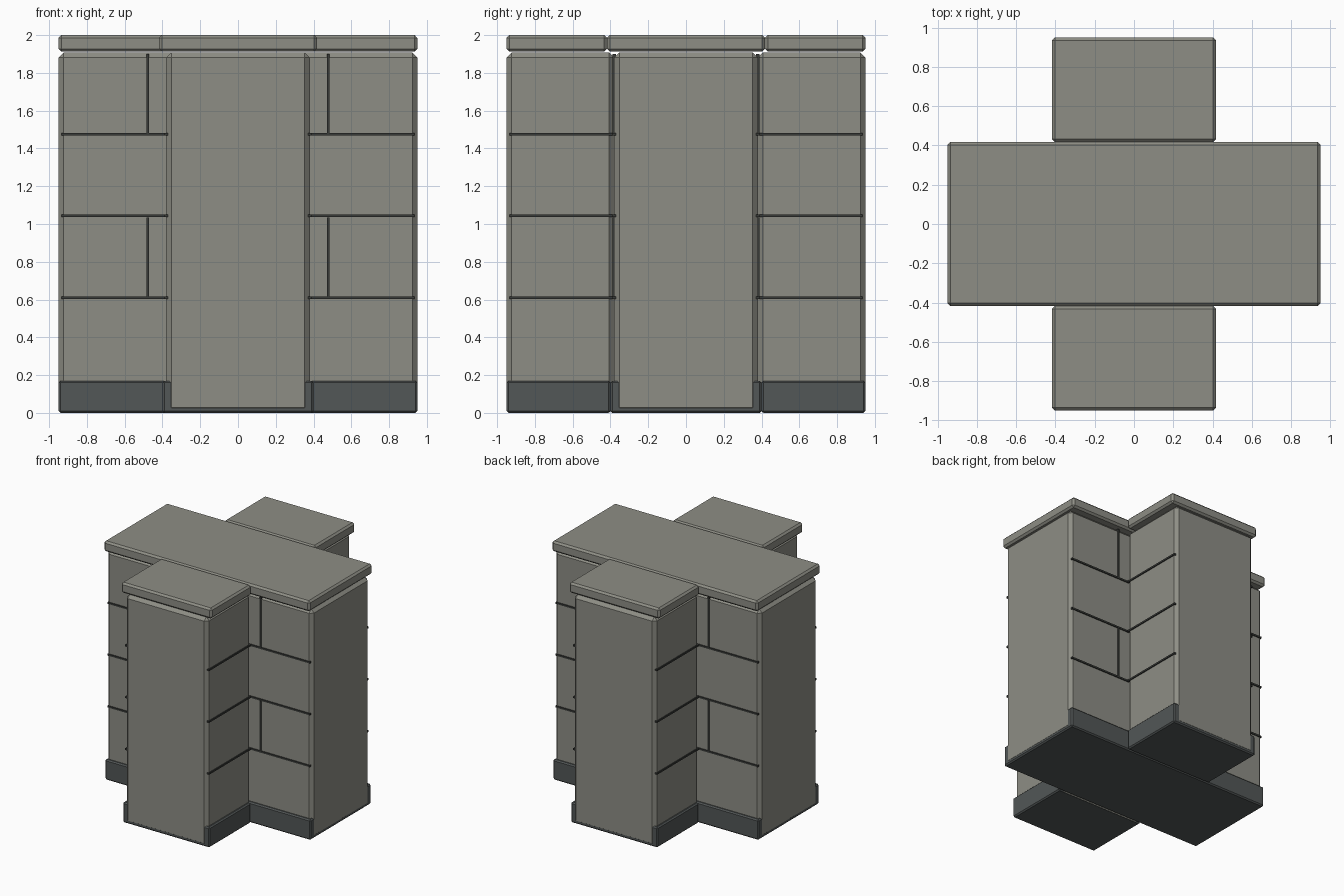
import bpy

if "Cube" in bpy.data.objects:
    bpy.data.objects.remove(bpy.data.objects["Cube"])


def material(name, rgb):
    m = bpy.data.materials.new(name)
    m.diffuse_color = (*rgb, 1)
    m.use_nodes = True
    m.node_tree.nodes["Principled BSDF"].inputs["Base Color"].default_value = m.diffuse_color
    return m


STONE = material("stone", (0.27, 0.27, 0.235))
BASE = material("dark_stone", (0.085, 0.095, 0.095))
JOINT = material("joint", (0.04, 0.043, 0.04))


def box(name, x, y, z, mat, bevel=0.0):
    """Axis-aligned chamfered box from (min, max) ranges."""
    bpy.ops.mesh.primitive_cube_add(size=1, location=[sum(r) / 2 for r in (x, y, z)])
    o = bpy.context.object
    o.name = name
    o.scale = [r[1] - r[0] for r in (x, y, z)]
    bpy.ops.object.transform_apply(location=False, rotation=False, scale=True)
    o.data.materials.append(mat)
    if bevel:
        b = o.modifiers.new("chamfer", "BEVEL")
        b.width = bevel
        b.segments = 1
    return o


def span(s, a, b):
    return tuple(sorted((s * a, s * b)))


L = 0.95
# plinth, wall and coping: half width, end inset, height range, material, chamfer
LAYERS = [
    ("plinth", 0.40, 0.001, (0.0, 0.17), BASE, 0.01),
    ("wall", 0.38, 0.0, (0.001, 1.908), STONE, 0.027),
    ("coping", 0.418, 0.0, (1.912, 2.0), STONE, 0.015),
]
for part, w, inset, z, mat, bev in LAYERS:
    e = L - inset
    box("main_" + part, (-e, e), (-w, w), z, mat, bev)
    for side, s in (("front", -1), ("back", 1)):
        box(f"{side}_{part}", (-w, w), span(s, w, e), z, mat, bev)

# thin raised masonry joints on the long faces of every arm
IN, OUT, T = 0.37, 0.388, 0.007
for sx in (-1, 1):
    for sy in (-1, 1):
        for h in (0.61, 1.043, 1.475):
            z = (h - T, h + T)
            box("main_course_joint", span(sx, 0.38, 0.935), span(sy, IN, OUT), z, JOINT)
            box("arm_course_joint", span(sx, IN, OUT), span(sy, 0.38, 0.935), z, JOINT)
        for z in ((0.61, 1.035), (1.48, 1.9)):
            box("upright_joint", span(sx, 0.477 - T, 0.477 + T), span(sy, IN, OUT), z, JOINT)
